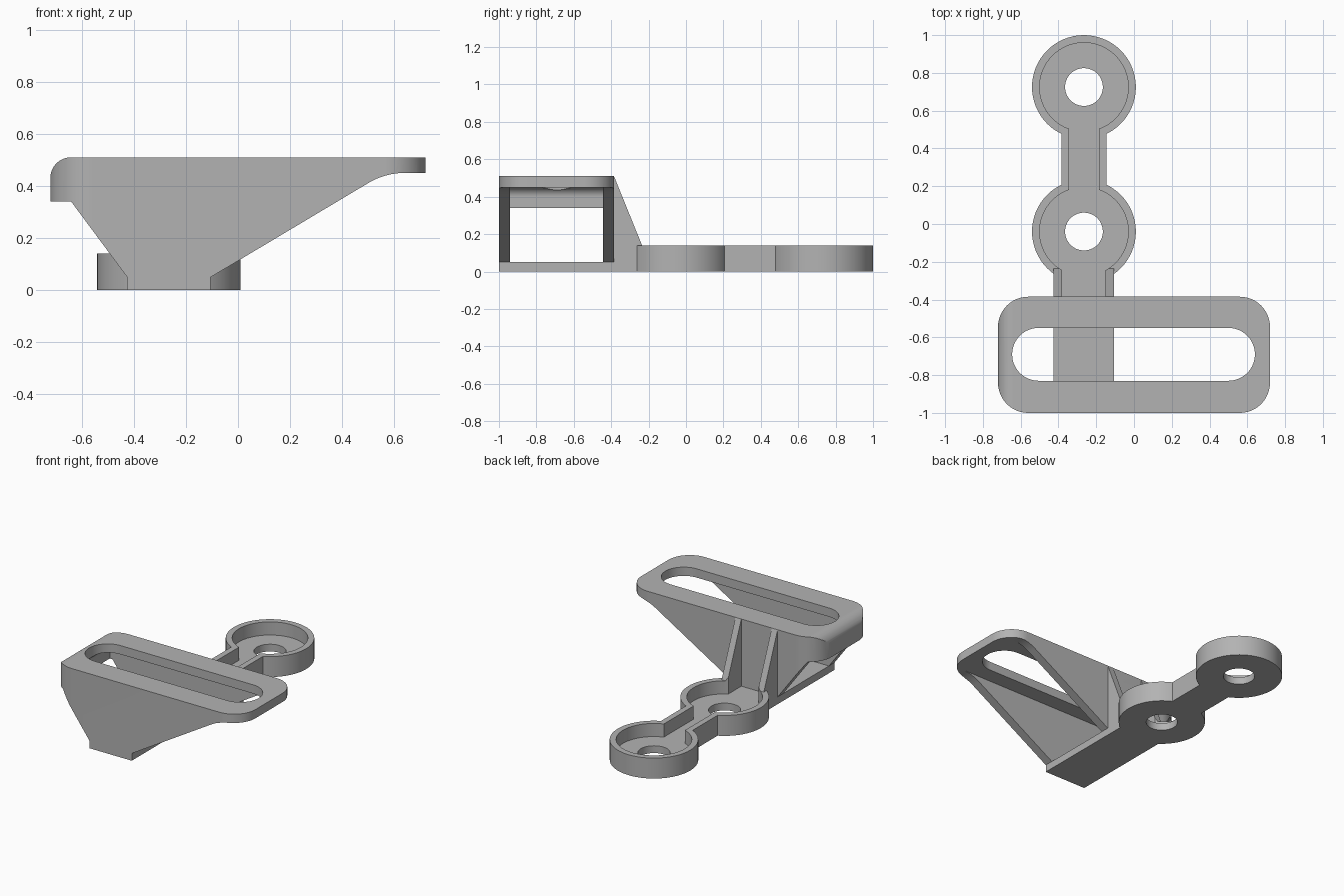
import bpy
import bmesh
from math import cos, sin, radians

cube = bpy.data.objects.get("Cube")
if cube:
    bpy.data.objects.remove(cube, do_unlink=True)

grey = bpy.data.materials.new("light grey plastic")
grey.use_nodes = True
colour = (0.45, 0.45, 0.45, 1)
grey.diffuse_color = colour
grey.node_tree.nodes["Principled BSDF"].inputs["Base Color"].default_value = colour


def arc(cx, cy, r, start, end, steps=12):
    angles = [radians(start + (end - start) * i / steps) for i in range(steps + 1)]
    return [(cx + r * cos(a), cy + r * sin(a)) for a in angles]


def rounded_rect(x0, x1, y0, y1, r, steps=12):
    pts = []
    corners = [(x1 - r, y1 - r), (x0 + r, y1 - r), (x0 + r, y0 + r), (x1 - r, y0 + r)]
    for i, (cx, cy) in enumerate(corners):
        pts += arc(cx, cy, r, 90 * i, 90 * i + 90, steps)
    return pts


def rect(x0, x1, y0, y1):
    return [(x0, y0), (x1, y0), (x1, y1), (x0, y1)]


def prism(name, pts, axis, lo, hi):
    """Extrude a flat outline along an axis from lo to hi."""
    place = {"x": lambda a, b, d: (d, a, b),
             "y": lambda a, b, d: (a, d, b),
             "z": lambda a, b, d: (a, b, d)}[axis]
    bm = bmesh.new()
    face = bm.faces.new([bm.verts.new(place(a, b, lo)) for a, b in pts])
    new = bmesh.ops.extrude_face_region(bm, geom=[face])["geom"]
    verts = [v for v in new if isinstance(v, bmesh.types.BMVert)]
    bmesh.ops.translate(bm, verts=verts, vec=place(0, 0, hi - lo))
    bmesh.ops.remove_doubles(bm, verts=bm.verts, dist=0.0001)
    bmesh.ops.recalc_face_normals(bm, faces=bm.faces)
    mesh = bpy.data.meshes.new(name)
    bm.to_mesh(mesh)
    bm.free()
    mesh.materials.append(grey)
    obj = bpy.data.objects.new(name, mesh)
    bpy.context.collection.objects.link(obj)
    return obj


def activate(obj):
    bpy.ops.object.select_all(action="DESELECT")
    obj.select_set(True)
    bpy.context.view_layer.objects.active = obj


def combine(obj, operation, other):
    mod = obj.modifiers.new("boolean", "BOOLEAN")
    mod.operation = operation
    mod.solver = "EXACT"
    mod.object = other
    activate(obj)
    bpy.ops.object.modifier_apply(modifier=mod.name)
    bpy.data.objects.remove(other, do_unlink=True)


def finish(obj):
    activate(obj)
    bpy.ops.object.shade_smooth_by_angle(angle=radians(25))
    mod = obj.modifiers.new("weighted normals", "WEIGHTED_NORMAL")
    mod.keep_sharp = True


# Slotted bracket: side profile trimmed to a rounded plan
BASE_L, BASE_R, FLOOR = -0.425, -0.105, 0.05
BACK = -0.385
profile = [(BASE_L, 0), (BASE_R, 0), (BASE_R, FLOOR)]
profile += arc(0.64, 0.178, 0.272, 121, 90)
profile += [(0.72, 0.45), (0.72, 0.51)]
profile += arc(-0.64, 0.43, 0.08, 90, 180)
profile += [(-0.72, 0.34), (-0.64, 0.34), (BASE_L, FLOOR)]
bracket = prism("slotted_bracket", profile, "y", -1, BACK)
plan = rounded_rect(-0.72, 0.72, -1, BACK, 0.16)
combine(bracket, "INTERSECT", prism("plan", plan, "z", -0.1, 0.7))

# Hollow between the two walls, leaving the base, top and end lip
hollow = [(-0.9, FLOOR), (0.9, FLOOR), (0.9, 0.45)]
hollow += arc(-0.61, 0.40, 0.05, 90, 180, 6)
hollow += [(-0.66, 0.33), (-0.9, 0.33)]
combine(bracket, "DIFFERENCE", prism("hollow", hollow, "y", -0.94, -0.445))
slot = rounded_rect(-0.645, 0.64, -0.83, -0.55, 0.14, 16)
combine(bracket, "DIFFERENCE", prism("slot", slot, "z", 0.3, 0.7))
finish(bracket)

# Twin cup link with its neck, foot and two sloping ribs
CX, CUPS, TOP = -0.265, (0.725, -0.04), 0.14


def disc(name, y, r, lo, hi):
    return prism(name, arc(CX, y, r, 0, 360, 64), "z", lo, hi)


link = disc("cup_link", CUPS[0], 0.275, 0, TOP)
combine(link, "UNION", disc("cup", CUPS[1], 0.275, 0, TOP))
combine(link, "UNION", prism("neck", rect(CX - 0.12, CX + 0.12, 0.1, 0.6), "z", 0, TOP))
combine(link, "UNION", prism("foot", rect(BASE_L, BASE_R, BACK, -0.2), "z", 0, FLOOR))
rib = [(BACK, 0), (-0.235, 0), (-0.235, TOP), (BACK, 0.51)]
for x0, x1 in ((BASE_L, -0.38), (-0.15, BASE_R)):
    combine(link, "UNION", prism("rib", rib, "x", x0, x1))

# Pockets, channels and screw holes
for y in CUPS:
    combine(link, "DIFFERENCE", disc("pocket", y, 0.235, FLOOR, 0.8))
for half, y0, y1 in ((0.08, 0.1, 0.6), (0.115, -0.5, -0.15)):
    channel = rect(CX - half, CX + half, y0, y1)
    combine(link, "DIFFERENCE", prism("channel", channel, "z", FLOOR, 0.8))
for y in CUPS:
    combine(link, "DIFFERENCE", disc("hole", y, 0.10, -0.1, 0.3))
finish(link)
